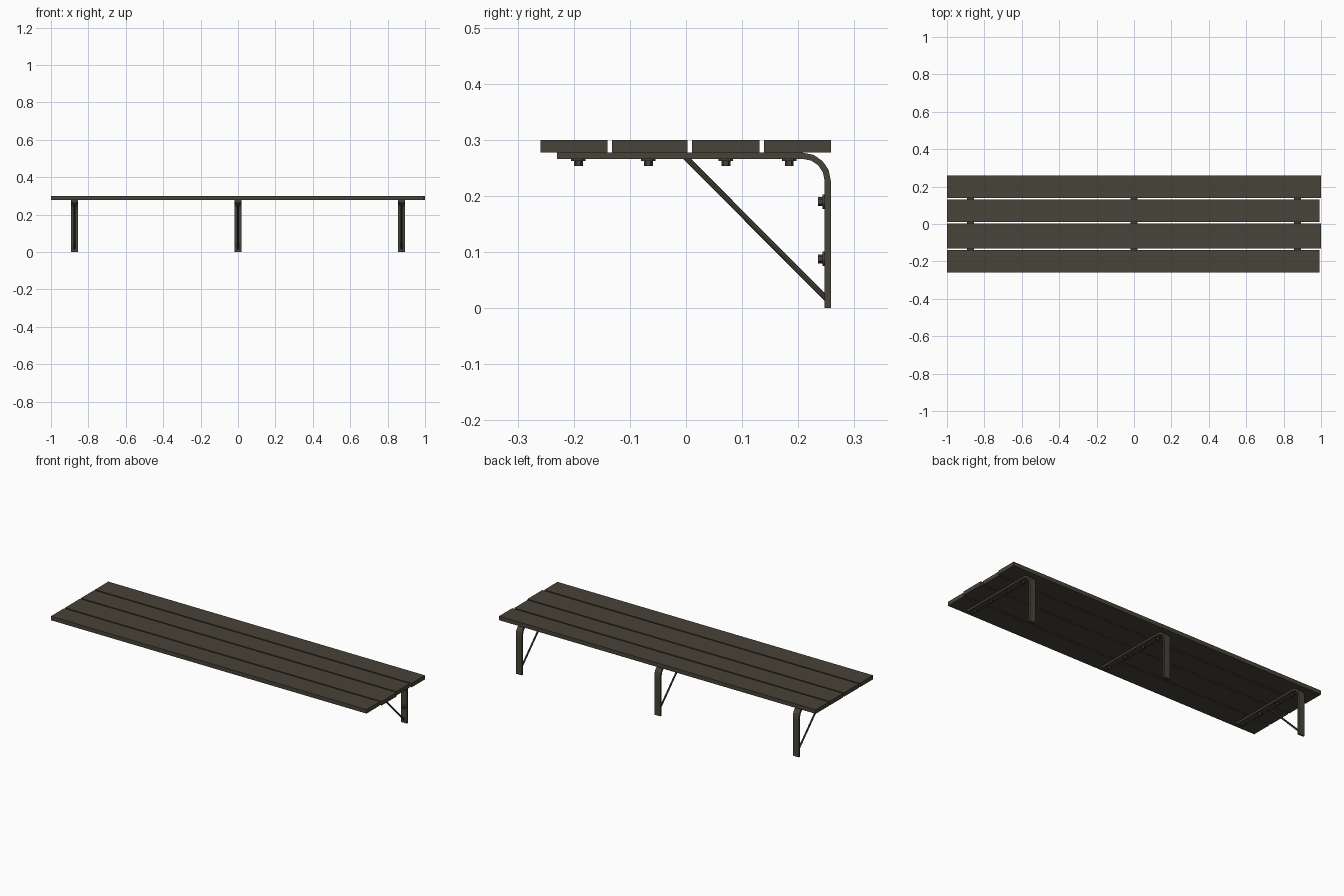
import bpy, bmesh, math
from mathutils import Vector

if "Cube" in bpy.data.objects:
    bpy.data.objects.remove(bpy.data.objects["Cube"])


def material(name, rgb):
    m = bpy.data.materials.new(name)
    m.diffuse_color = (*rgb, 1)
    m.use_nodes = True
    m.node_tree.nodes["Principled BSDF"].inputs["Base Color"].default_value = m.diffuse_color
    return m


WOOD = material("dark brown", (0.064, 0.056, 0.040))


def finish(bm, name):
    bmesh.ops.recalc_face_normals(bm, faces=bm.faces)
    me = bpy.data.meshes.new(name)
    bm.to_mesh(me)
    bm.free()
    me.materials.append(WOOD)
    ob = bpy.data.objects.new(name, me)
    bpy.context.collection.objects.link(ob)
    return ob


def extrude_profile(name, pts, x0, x1):
    """Extrude a closed (y, z) profile along x."""
    bm = bmesh.new()
    f = bm.faces.new([bm.verts.new((x0, y, z)) for y, z in pts])
    r = bmesh.ops.extrude_face_region(bm, geom=[f])
    vs = [v for v in r["geom"] if isinstance(v, bmesh.types.BMVert)]
    bmesh.ops.translate(bm, verts=vs, vec=(x1 - x0, 0, 0))
    return finish(bm, name)


def rod(name, a, b, radius, sides):
    """Prism running from a to b."""
    a, b = Vector(a), Vector(b)
    bm = bmesh.new()
    bmesh.ops.create_cone(bm, cap_ends=True, segments=sides, radius1=radius,
                          radius2=radius, depth=(b - a).length)
    q = (b - a).to_track_quat('Z', 'Y')
    for v in bm.verts:
        v.co = q @ v.co + (a + b) / 2
    return finish(bm, name)


# seat slats
for y0, y1, x1 in ((-0.259, -0.14, 0.993), (-0.132, 0.003, 1.0),
                   (0.011, 0.131, 0.993), (0.139, 0.258, 1.0)):
    extrude_profile("seat_slat", [(y0, 0.277), (y1, 0.277), (y1, 0.3), (y0, 0.3)], -1, x1)

# bent flat bar profile: outer edge then inner edge
Y, Z, R, T = 0.258, 0.277, 0.05, 0.011
arc = [math.radians(a) for a in (0, 22.5, 45, 67.5, 90)]


def bend(r):
    return [(Y - R + r * math.cos(a), Z - R + r * math.sin(a)) for a in arc]


bar = [(Y, 0)] + bend(R) + [(-0.23, Z), (-0.23, Z - T)] + bend(R - T)[::-1] + [(Y - T, 0)]

for x in (-0.875, 0, 0.875):
    extrude_profile("bracket_bar", bar, x - 0.019, x + 0.019)
    # diagonal brace
    rod("brace", (x, -0.002, 0.27), (x, 0.252, 0.015), 0.005, 8)
    # bolts under the seat: washer and nut
    for y in (-0.192, -0.067, 0.071, 0.184):
        rod("seat_washer", (x, y, 0.267), (x, y, 0.262), 0.013, 12)
        rod("seat_nut", (x, y, 0.263), (x, y, 0.253), 0.008, 6)
    # bolts on the wall side
    for z in (0.19, 0.088):
        rod("wall_washer", (x, 0.249, z), (x, 0.243, z), 0.013, 12)
        rod("wall_nut", (x, 0.245, z), (x, 0.235, z), 0.008, 6)
